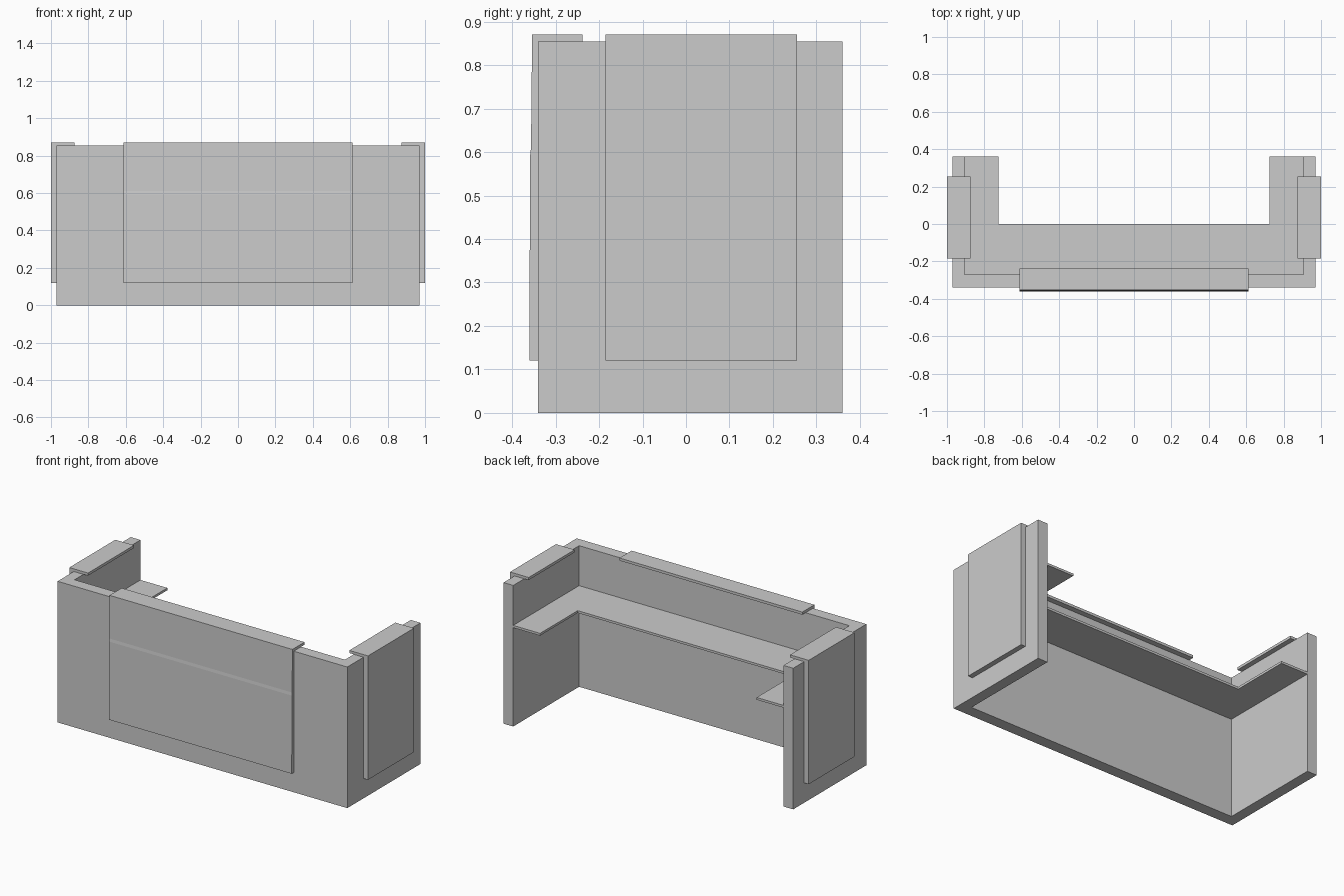
import bpy, bmesh
from mathutils import Vector

if "Cube" in bpy.data.objects:
    bpy.data.objects.remove(bpy.data.objects["Cube"])


def prism(name, outline, lo, hi, place):
    """Extrude a 2D outline from lo to hi; place maps (a, b, depth) to xyz."""
    bm = bmesh.new()
    face = bm.faces.new([bm.verts.new(place(a, b, lo)) for a, b in outline])
    shift = Vector(place(0, 0, hi)) - Vector(place(0, 0, lo))
    new = bmesh.ops.extrude_face_region(bm, geom=[face], use_keep_orig=True)["geom"]
    bmesh.ops.translate(bm, vec=shift, verts=[v for v in new if isinstance(v, bmesh.types.BMVert)])
    bmesh.ops.recalc_face_normals(bm, faces=bm.faces)
    mesh = bpy.data.meshes.new(name)
    bm.to_mesh(mesh)
    bm.free()
    obj = bpy.data.objects.new(name, mesh)
    bpy.context.collection.objects.link(obj)
    return obj


def u_shape(x_out, x_in, y_front, y_inner, y_back):
    return [(-x_out, y_back), (-x_out, y_front), (x_out, y_front), (x_out, y_back),
            (x_in, y_back), (x_in, y_inner), (-x_in, y_inner), (-x_in, y_back)]


def upright(a, b, d):   # plan outline raised along z
    return (a, b, d)


def across_x(a, b, d):  # (y, z) section run along x
    return (d, a, b)


def across_y(a, b, d):  # (x, z) section run along y
    return (a, d, b)


# Three-sided counter wall
prism("counter_wall", u_shape(0.97, 0.905, -0.34, -0.27, 0.36), 0, 0.854, upright)

# U-shaped desktop inside the walls
prism("desktop", u_shape(0.905, 0.725, -0.27, 0.0, 0.36), 0.598, 0.612, upright)

# Front cladding: slightly stepped face, with a lip folded over the wall
prism("front_panel",
      [(-0.34, 0.12), (-0.3605, 0.12), (-0.3585, 0.592), (-0.3565, 0.61), (-0.354, 0.87),
       (-0.238, 0.87), (-0.238, 0.854), (-0.34, 0.854)],
      -0.612, 0.612, across_x)

# Side cladding with the same folded lip, mirrored to the other end
side = prism("side_panels",
             [(0.97, 0.12), (1.0, 0.12), (1.0, 0.87), (0.875, 0.87), (0.875, 0.854), (0.97, 0.854)],
             -0.185, 0.255, across_y)
side.modifiers.new("Mirror", "MIRROR").use_axis[0] = True
